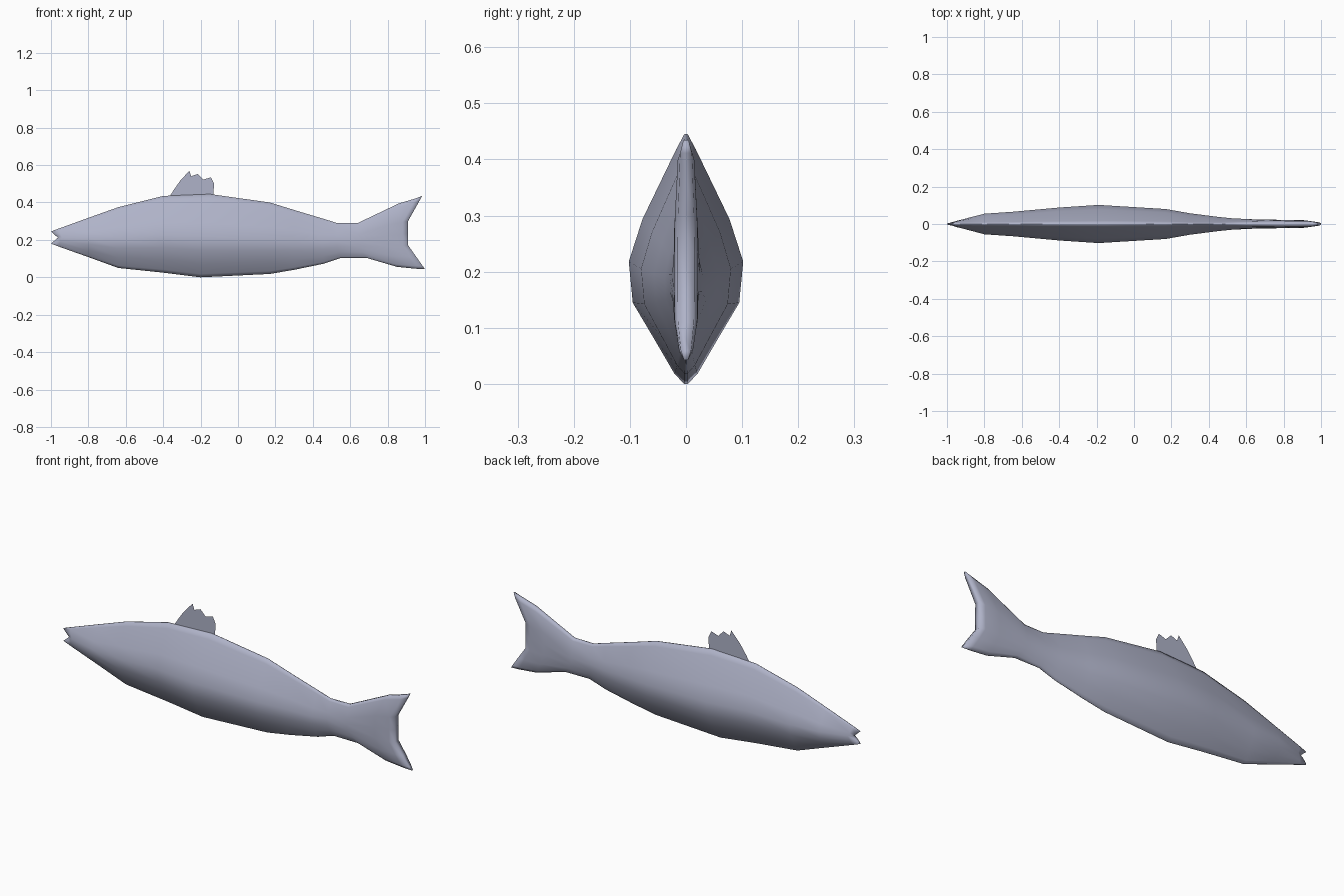
import bpy, bmesh

if "Cube" in bpy.data.objects:
    bpy.data.objects.remove(bpy.data.objects["Cube"])

grey = bpy.data.materials.new("blue grey")
grey.diffuse_color = (0.43, 0.45, 0.58, 1)
grey.use_nodes = True
grey.node_tree.nodes["Principled BSDF"].inputs["Base Color"].default_value = grey.diffuse_color

# cross-section: height fraction, body width fraction, tail width fraction
SECTION = [(1, .03, .3), (.94, .17, .7), (.66, .76, .95), (.49, 1, 1),
           (.325, .93, 1), (.17, .53, .95), (.04, .2, .6), (0, .03, .25)]

# rings: x top, z top, x middle, x bottom, z bottom, half width, tail-likeness
RINGS = [
    (-1.0, .245, -.963, -1.0, .18, .008, .5),
    (-.96, .26, -.94, -.96, .165, .018, .3),
    (-.80, .318, -.80, -.80, .108, .055, 0),
    (-.64, .375, -.64, -.64, .05, .066, 0),
    (-.40, .435, -.40, -.40, .025, .088, 0),
    (-.15, .445, -.19, -.20, 0, .102, 0),
    (.17, .40, .17, .17, .018, .08, 0),
    (.30, .36, .30, .30, .04, .057, 0),
    (.46, .312, .45, .46, .073, .038, .1),
    (.53, .29, .53, .55, .103, .03, .3),
    (.64, .29, .64, .69, .103, .025, .6),
    (.86, .395, .80, .85, .056, .022, 1),
    (.95, .422, .88, .95, .046, .021, 1),
    (.985, .435, .91, 1.0, .043, .015, 1),
]


def mesh_object(name, bm):
    bmesh.ops.recalc_face_normals(bm, faces=bm.faces)
    for f in bm.faces:
        f.smooth = True
    me = bpy.data.meshes.new(name)
    bm.to_mesh(me)
    bm.free()
    me.materials.append(grey)
    ob = bpy.data.objects.new(name, me)
    bpy.context.collection.objects.link(ob)
    return ob


def ring_points(xt, zt, xm, xb, zb, w, k, side):
    # ends of the ring slide forward or back to form mouth and tail notches
    hi, lo = (.49, .49) if xt < -.9 else (.66, .325)
    for t, body, tail in SECTION:
        x = xm
        if t > hi:
            x += (xt - xm) * (t - hi) / (1 - hi)
        elif t < lo:
            x += (xb - xm) * (lo - t) / lo
        yield x, side * w * (body + (tail - body) * k), zb + (zt - zb) * t


# body with mouth and forked tail
bm = bmesh.new()
rings = []
for r in RINGS:
    right = [bm.verts.new(p) for p in ring_points(*r, -1)]
    left = [bm.verts.new(p) for p in ring_points(*r, 1)]
    rings.append(right + left[::-1])
n = len(rings[0])
for a, b in zip(rings, rings[1:]):
    for i in range(n):
        j = (i + 1) % n
        bm.faces.new((a[i], a[j], b[j], b[i]))
# mouth and tail-edge strips
for ring in (rings[0], rings[-1]):
    for i in range(n // 2 - 1):
        bm.faces.new((ring[i], ring[i + 1], ring[n - 2 - i], ring[n - 1 - i]))
mesh_object("fish_body", bm)

# ragged paper-thin back fin
FIN = [(-.37, .425), (-.345, .465), (-.31, .515), (-.26, .57), (-.25, .54),
       (-.215, .553), (-.185, .522), (-.145, .535), (-.128, .50), (-.133, .425)]
bm = bmesh.new()
bm.faces.new([bm.verts.new((x, 0, z)) for x, z in FIN])
mesh_object("back_fin", bm)
